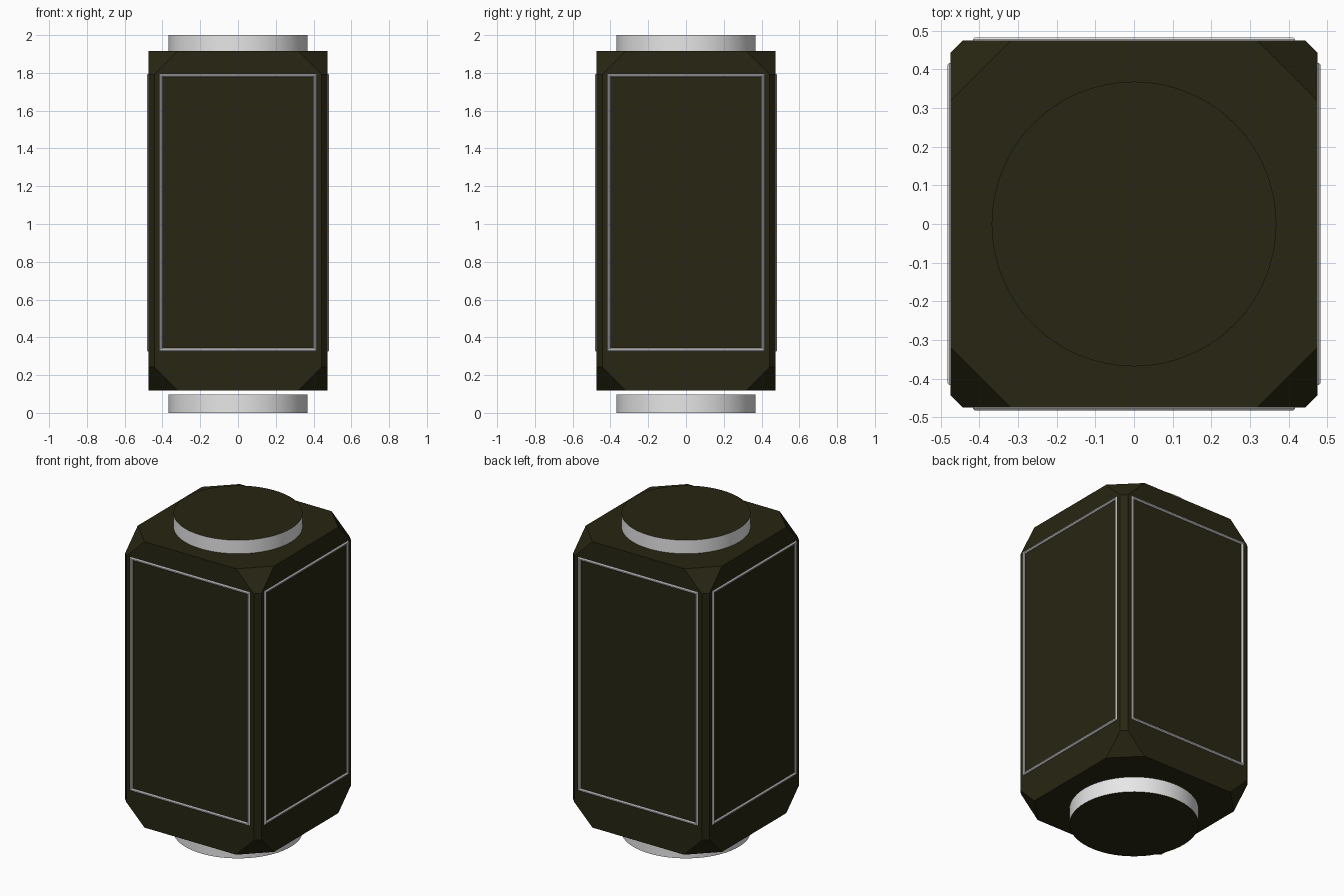
import bpy, bmesh
from math import pi, cos, sin
from mathutils import Vector, Matrix

if "Cube" in bpy.data.objects:
    bpy.data.objects.remove(bpy.data.objects["Cube"])

HALF = 0.474              # half width of the body
BOTTOM, TOP = 0.118, 1.915
MID = (BOTTOM + TOP) / 2


def material(name, colour):
    mat = bpy.data.materials.new(name)
    mat.use_nodes = True
    mat.diffuse_color = (*colour, 1)
    mat.node_tree.nodes["Principled BSDF"].inputs["Base Color"].default_value = (*colour, 1)
    return mat


dark = material("dark olive", (0.021, 0.019, 0.006))
white = material("pale grey", (0.8, 0.8, 0.8))


def make_object(name, bm, mats):
    bmesh.ops.recalc_face_normals(bm, faces=bm.faces)
    mesh = bpy.data.meshes.new(name)
    bm.to_mesh(mesh)
    bm.free()
    for mat in mats:
        mesh.materials.append(mat)
    obj = bpy.data.objects.new(name, mesh)
    bpy.context.collection.objects.link(obj)
    return obj


def slice_off(bm, point, normal):
    """Cut away everything beyond a plane and cap the hole."""
    geom = bm.verts[:] + bm.edges[:] + bm.faces[:]
    bmesh.ops.bisect_plane(bm, geom=geom, plane_co=point, plane_no=normal, clear_outer=True)
    bmesh.ops.holes_fill(bm, edges=[e for e in bm.edges if e.is_boundary])


# Body: tall box, thin chamfers on the upright edges, corners cut diagonally
bm = bmesh.new()
bmesh.ops.create_cube(bm, size=1, matrix=Matrix.Translation((0, 0, MID))
                      @ Matrix.Diagonal((2 * HALF, 2 * HALF, TOP - BOTTOM, 1)))
for sx in (-1, 1):
    for sy in (-1, 1):
        slice_off(bm, Vector((sx * HALF, sy * (HALF - 0.031), MID)), Vector((sx, sy, 0)))
        for sz, z in ((-1, BOTTOM), (1, TOP)):
            slice_off(bm, Vector((sx * HALF, sy * (HALF - 0.155), z)), Vector((sx, sy, sz)))
make_object("body", bm, [dark])


# Round end caps: pale rim, dark flat ends
def end_cap(name, low, high):
    bm = bmesh.new()
    bmesh.ops.create_cone(bm, cap_ends=True, segments=64, radius1=0.368, radius2=0.368,
                          depth=high - low, matrix=Matrix.Translation((0, 0, (low + high) / 2)))
    bm.normal_update()
    for face in bm.faces:
        flat_end = abs(face.normal.z) > 0.5
        face.material_index = 0 if flat_end else 1
        face.smooth = not flat_end
    for edge in bm.edges:
        edge.smooth = all(f.smooth for f in edge.link_faces)
    make_object(name, bm, [dark, white])


end_cap("top_cap", 1.9, 2.0)
end_cap("bottom_cap", 0.0, 0.098)


# Thin rounded trim frame around the panel on each side
def trim_frame(name, turn):
    half_w, low, high, radius, sides = 0.408, 0.334, 1.786, 0.009, 8
    middle, half_h = (low + high) / 2, (high - low) / 2
    bm = bmesh.new()
    rings = []
    for i in range(sides):
        a = 2 * pi * (i + 0.5) / sides
        out, depth = radius * cos(a), radius * sin(a)
        rings.append([bm.verts.new((sx * (half_w + out), -HALF + depth, middle + sz * (half_h + out)))
                      for sx, sz in ((-1, -1), (1, -1), (1, 1), (-1, 1))])
    for i in range(sides):
        a, b = rings[i], rings[(i + 1) % sides]
        for j in range(4):
            k = (j + 1) % 4
            bm.faces.new((a[j], a[k], b[k], b[j]))
    bm.transform(Matrix.Rotation(turn, 4, "Z"))
    make_object(name, bm, [white])


for i, side in enumerate(("front", "left", "back", "right")):
    trim_frame(side + "_trim_frame", i * pi / 2)
